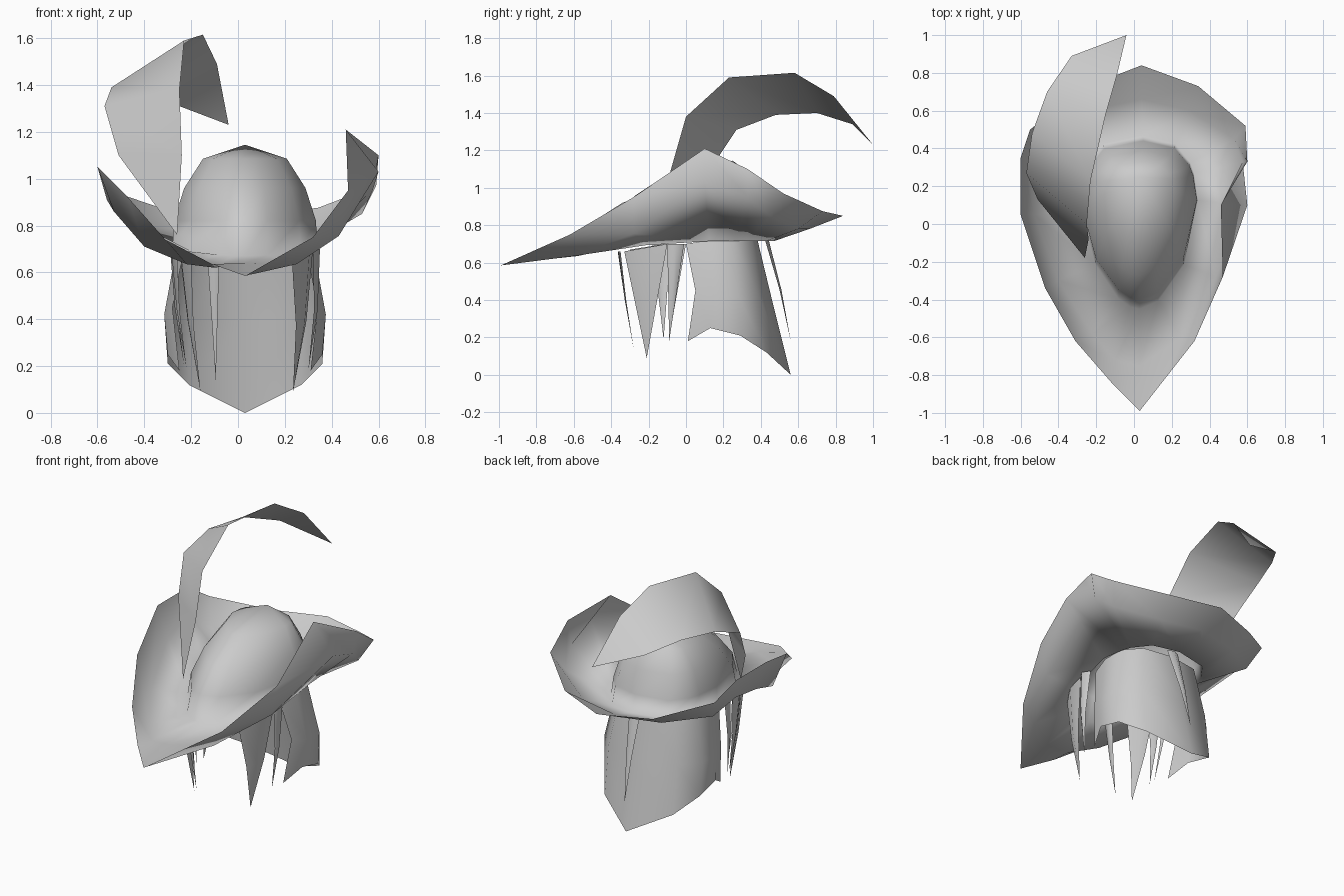
import bpy
import bmesh
from math import atan2, sin, cos, copysign
from mathutils import Vector

cube = bpy.data.objects.get("Cube")
if cube:
    bpy.data.objects.remove(cube, do_unlink=True)

grey = bpy.data.materials.new("plain_grey")
grey.use_nodes = True
colour = (0.6, 0.6, 0.6, 1)
grey.diffuse_color = colour
grey.node_tree.nodes["Principled BSDF"].inputs["Base Color"].default_value = colour

MIDDLE = 0.03


def sheet(name, rows, closed=False):
    """Skin neighbouring rows of points into one smooth, open surface."""
    bm = bmesh.new()
    grid = [[bm.verts.new(p) for p in row] for row in rows]
    for low, high in zip(grid, grid[1:]):
        count = len(low)
        for i in range(count if closed else count - 1):
            j = (i + 1) % count
            bm.faces.new((low[i], low[j], high[j], high[i]))
    bmesh.ops.remove_doubles(bm, verts=bm.verts, dist=0.0005)
    for face in bm.faces:
        face.smooth = True
    mesh = bpy.data.meshes.new(name)
    bm.to_mesh(mesh)
    bm.free()
    mesh.materials.append(grey)
    obj = bpy.data.objects.new(name, mesh)
    bpy.context.collection.objects.link(obj)
    return obj


def mirrored(half):
    """Complete a row that ends on the middle line."""
    return half + [(2 * MIDDLE - x, y, z) for x, y, z in reversed(half[:-1])]


# Hat brim: curled outer rim and the lower fold inside it, from the front round the left
rim = [(.03, -.99, .585), (.32, -.62, .75), (.47, -.28, .95), (.46, .1, 1.21),
       (.6, .33, 1.1), (.59, .52, .97), (.34, .73, .875), (.04, .84, .85),
       (-.27, .72, .855), (-.55, .5, .95), (-.6, .35, 1.05), (-.6, .05, 1.05),
       (-.47, -.34, .92), (-.31, -.62, .74), (-.11, -.85, .635)]
fold = [(.03, -.75, .64), (.25, -.6, .635), (.43, -.28, .755), (.6, .1, 1.03),
        (.575, .33, .95), (.53, .45, .85), (.3, .6, .78), (.04, .66, .78),
        (-.25, .6, .78), (-.49, .43, .82), (-.56, .3, .91), (-.53, .05, .86),
        (-.4, -.3, .71), (-.22, -.58, .635), (-.1, -.72, .62)]
angles = [atan2((x - MIDDLE) / .56, -y / .7) for x, y, z in fold]


def crown_ring(width, front, back, z, dip=0):
    """Oval with a blunt point in front and squarer corners behind."""
    centre, length = (front + back) / 2, (back - front) / 2
    ring = []
    for a in angles:
        s, c = sin(a), cos(a)
        if c > 0:
            s *= 1 - .27 * c
        else:
            s, c = copysign(abs(s) ** .7, s), -abs(c) ** .7
        ring.append((MIDDLE + width * s, centre - length * c, z - dip * max(0, c)))
    return ring


# Hat crown: rings up to the apex, in one skin with the brim
sheet("hat", [rim, fold,
              crown_ring(.31, -.45, .47, .715, .045),
              crown_ring(.305, -.4, .44, .82),
              crown_ring(.26, -.27, .39, .96),
              crown_ring(.18, -.08, .33, 1.085),
              [(MIDDLE, .25, 1.145)] * len(rim)], closed=True)

# Feather: inner and outer edge meeting at root and tip
root, tip = (-.26, -.18, .76), (-.04, 1, 1.23)
inner = [root, (-.24, -.08, 1.1), (-.25, 0, 1.38), (-.23, .23, 1.59),
         (-.15, .58, 1.615), (-.09, .79, 1.49), tip]
outer = [root, (-.51, .13, 1.1), (-.57, .27, 1.31), (-.54, .48, 1.39),
         (-.46, .7, 1.4), (-.33, .89, 1.34), tip]
sheet("feather", [inner, outer])

# Back hair: curved curtain with a pointed hem
sheet("back_hair", [
    mirrored([(.29, 0, .7), (.32, .12, .72), (.31, .25, .73), (.22, .35, .73), (.03, .38, .73)]),
    mirrored([(.34, .05, .45), (.375, .15, .42), (.375, .28, .42), (.27, .39, .42), (.03, .46, .4)]),
    mirrored([(.31, .01, .18), (.36, .13, .25), (.36, .29, .21), (.27, .43, .12), (.03, .56, 0)])])


def lock(name, start, end, point, bulge):
    """Tapering lock of hair hung between two top points."""
    a, b, p = Vector(start), Vector(end), Vector(point)
    ridge = (a + b) / 2 + Vector(bulge)
    top = [a, ridge, b]
    knee = [v.lerp(p, .5) + Vector(bulge) * .5 for v in top]
    sheet(name, [top, knee, [p] * 3])


# Loose locks at the face and nape
out = (.03, 0, 0)
lock("left_front_lock", (.23, -.33, .66), (.32, -.1, .7), (.235, -.21, .09), out)
lock("left_side_lock", (.32, -.1, .7), (.32, -.01, .7), (.3, -.09, .18), out)
lock("right_fringe_lock", (-.13, -.35, .66), (-.08, -.36, .66), (-.095, -.28, .14), (0, -.01, 0))
lock("right_front_lock", (-.2, -.3, .67), (-.25, -.11, .7), (-.16, -.21, .09), (-.02, 0, 0))
lock("right_side_lock", (-.26, -.18, .7), (-.27, -.08, .7), (-.22, -.12, .19), (-.02, 0, 0))
lock("right_rear_lock", (-.27, -.06, .7), (-.27, 0, .7), (-.23, -.09, .2), (-.02, 0, 0))
lock("nape_lock", (.02, .42, .73), (.1, .42, .73), (.04, .56, .18), (0, .02, 0))
